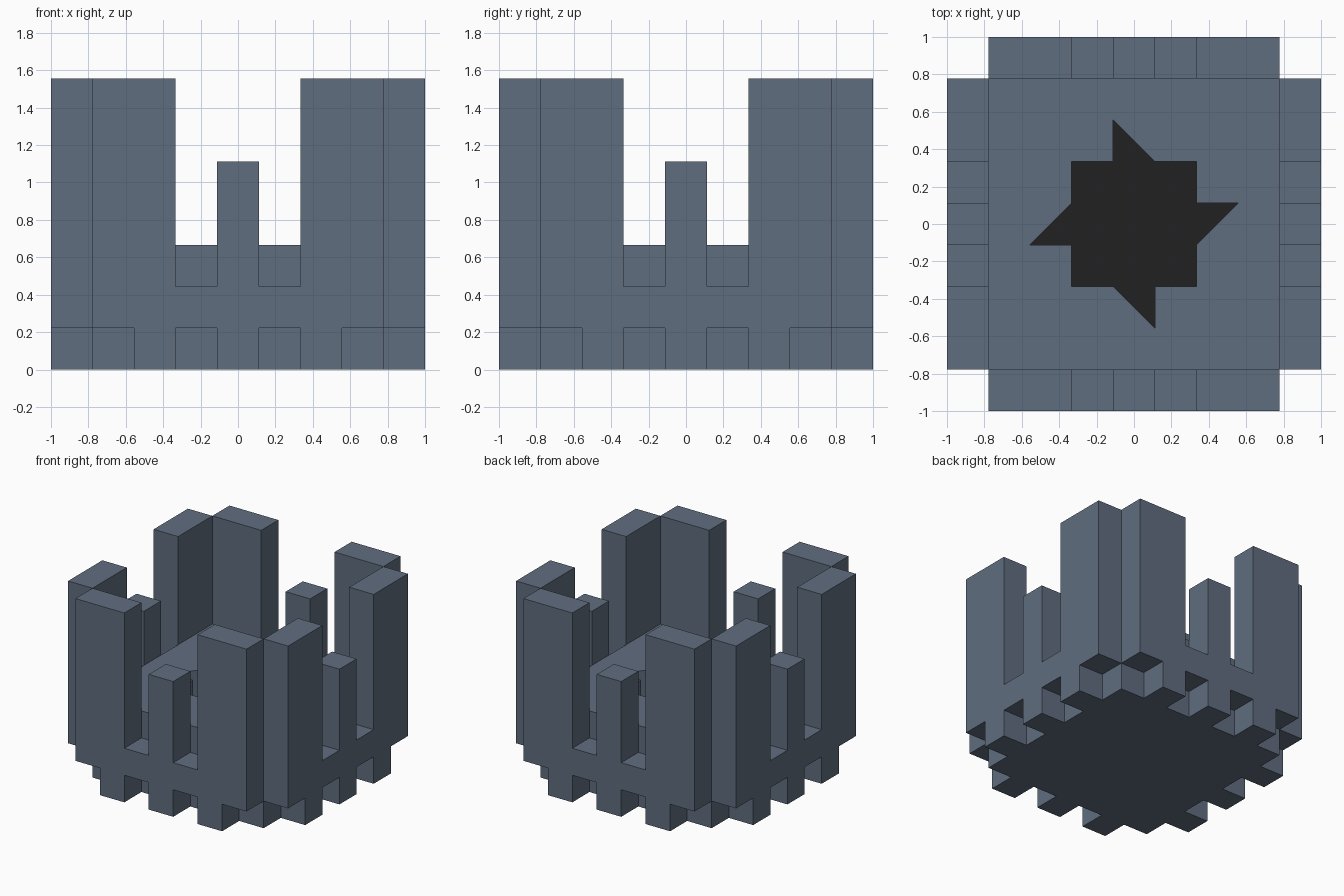
import bpy, bmesh, math
from mathutils import Matrix, Vector

if "Cube" in bpy.data.objects:
    bpy.data.objects.remove(bpy.data.objects["Cube"])

U = 2 / 9  # one block


def material(name, rgb):
    m = bpy.data.materials.new(name)
    m.diffuse_color = (*rgb, 1)
    m.use_nodes = True
    m.node_tree.nodes["Principled BSDF"].inputs["Base Color"].default_value = m.diffuse_color
    return m


slate = material("slate blue", (0.117, 0.153, 0.212))
black = material("soft black", (0.015, 0.015, 0.015))


def prism(name, outline, direction, mat, matrix=Matrix()):
    """Extrude a closed outline (in block units) along a direction."""
    bm = bmesh.new()
    face = bm.faces.new([bm.verts.new(p) for p in outline])
    ext = bmesh.ops.extrude_face_region(bm, geom=[face], use_keep_orig=True)
    moved = [v for v in ext["geom"] if isinstance(v, bmesh.types.BMVert)]
    bmesh.ops.translate(bm, verts=moved, vec=Vector(direction))
    bmesh.ops.recalc_face_normals(bm, faces=bm.faces)
    bm.transform(matrix @ Matrix.Scale(U, 4))
    me = bpy.data.meshes.new(name)
    bm.to_mesh(me)
    bm.free()
    me.materials.append(mat)
    ob = bpy.data.objects.new(name, me)
    bpy.context.collection.objects.link(ob)
    return ob


# Stepped cross outline of the central recess, one quarter turned four times
quarter = [(2.5, -0.5), (2.5, 0.5), (1.5, 0.5), (1.5, 1.5), (0.5, 1.5)]
cross = []
for k in range(4):
    for x, y in quarter[1:]:
        for _ in range(k):
            x, y = -y, x
        cross.append((x, y))

# Solid core with the recess cut into its top
s = 3.5
core = prism("core", [(-s, -s, 0), (s, -s, 0), (s, s, 0), (-s, s, 0)], (0, 0, 3), slate)
cutter = prism("recess_cutter", [(x, y, 2) for x, y in cross], (0, 0, 2), slate)
cutter.hide_render = True
cut = core.modifiers.new("recess", 'BOOLEAN')
cut.operation = 'DIFFERENCE'
cut.solver = 'EXACT'
cut.object = cutter
bpy.context.view_layer.objects.active = core
bpy.ops.object.modifier_apply(modifier=cut.name)
bpy.data.objects.remove(cutter)

# Dark plate on the recess floor
prism("recess_floor", [(x, y, 2) for x, y in cross], (0, 0, 0.03), black)

# Castle-like wall profile: teeth below, tall ends and a middle post above
right_half = [(0.5, 0), (0.5, 1), (1.5, 1), (1.5, 0), (2.5, 0), (2.5, 1), (3.5, 1),
              (3.5, 7), (1.5, 7), (1.5, 2), (0.5, 2), (0.5, 5)]
profile = right_half + [(-x, z) for x, z in reversed(right_half)]
for i, side in enumerate(("front", "right", "back", "left")):
    prism(side + "_wall", [(x, -4.5, z) for x, z in profile], (0, 1, 0), slate,
          Matrix.Rotation(i * math.pi / 2, 4, 'Z'))
